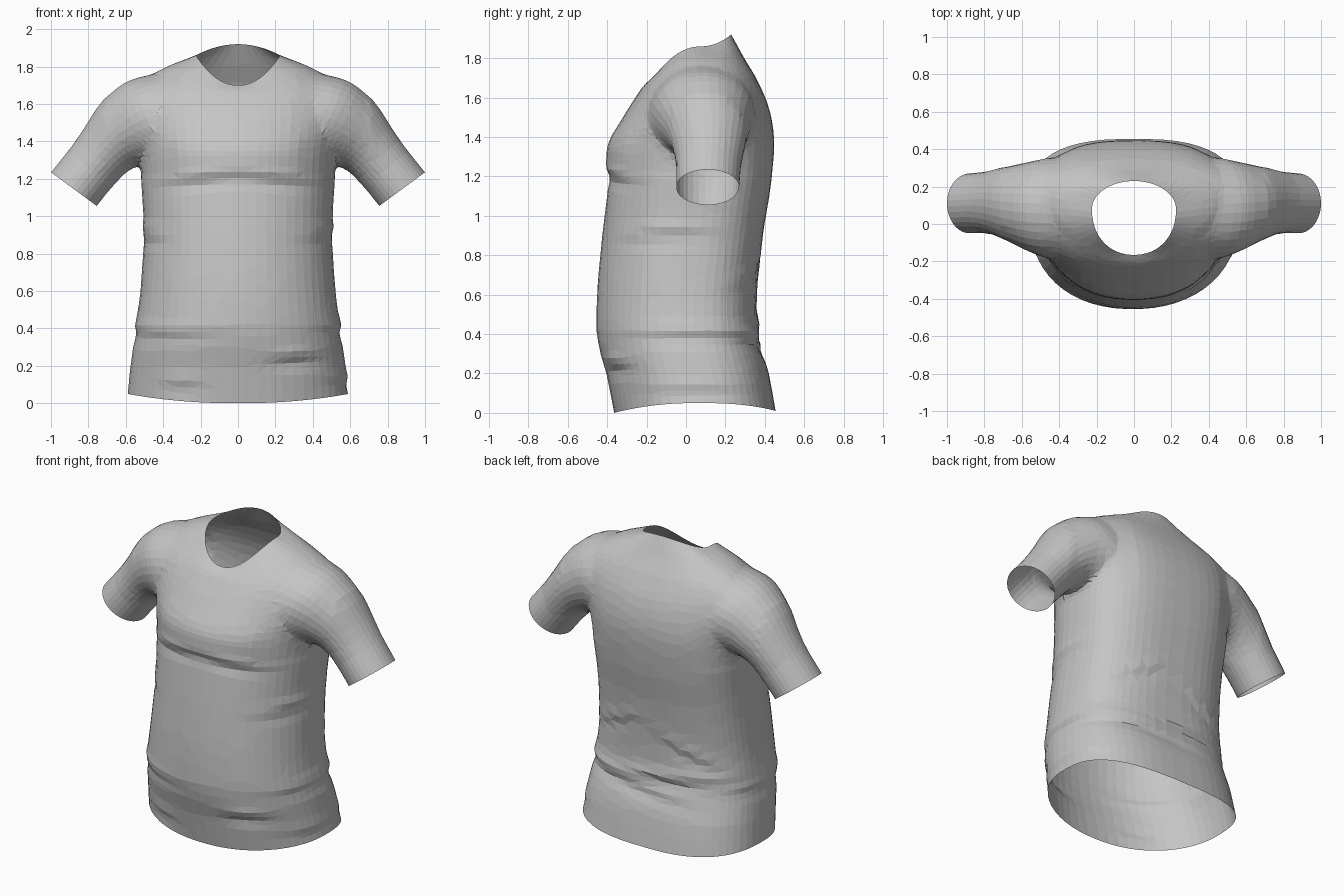
import bpy, bmesh, math
from mathutils import Vector

cube = bpy.data.objects.get("Cube")
if cube:
    bpy.data.objects.remove(cube, do_unlink=True)

cloth = bpy.data.materials.new("grey_cloth")
cloth.use_nodes = True
GREY = (0.56, 0.56, 0.56, 1)
cloth.diffuse_color = GREY
cloth.node_tree.nodes["Principled BSDF"].inputs["Base Color"].default_value = GREY

# Torso stations: front y, z / side x, y, z / back y, z / back squareness
TORSO = [
    (-.365, 0, .59, .05, .05, .455, .01, 2.7),
    (-.40, .18, .575, .03, .2, .42, .2, 2.7),
    (-.45, .38, .55, 0, .38, .37, .38, 2.7),
    (-.45, .62, .52, 0, .62, .36, .6, 2.7),
    (-.425, .9, .505, .03, .9, .39, .9, 2.7),
    (-.395, 1.17, .515, .05, 1.15, .43, 1.15, 2.7),
    (-.4, 1.35, .535, .09, 1.35, .447, 1.38, 2.6),
    (-.32, 1.5, .56, .11, 1.55, .42, 1.55, 2.5),
    (-.25, 1.61, .54, .12, 1.7, .36, 1.69, 2.4),
    (-.21, 1.665, .4, .11, 1.79, .29, 1.81, 2.2),
    (-.165, 1.7, .225, .08, 1.86, .23, 1.92, 2),
]
# Sleeve stations: top x, z / bottom x, z / front y / back y
SLEEVE = [
    (.4, 1.76, .3, 1.3, -.18, .33),
    (.54, 1.75, .36, 1.27, -.19, .36),
    (.65, 1.695, .43, 1.26, -.16, .34),
    (.75, 1.585, .51, 1.265, -.11, .32),
    (.83, 1.46, .58, 1.245, -.07, .3),
    (.9, 1.36, .665, 1.165, -.05, .28),
    (1, 1.235, .755, 1.055, -.05, .27),
]
# Cloth folds: centre x, y, z / length / slope / height
FOLDS = [
    (-.35, -.3, .37, .3, .05, .013),
    (.55, 0, .4, .3, 0, .013),
    (-.55, 0, .4, .3, 0, .013),
    (-.1, .37, .43, .4, -.1, .02),
    (.2, .38, .36, .35, .1, .02),
    (.3, -.35, .24, .13, 0, .02),
    (-.3, -.33, .1, .12, 0, .01),
    (.57, .05, .12, .25, 0, .01),
    (.5, -.1, .91, .22, .2, .014),
    (-.5, -.1, .9, .2, -.2, .012),
    (.25, .36, .72, .2, -.4, .012),
    (-.25, .36, .62, .2, .4, .012),
    (-.2, -.38, 1.2, .2, .1, .018),
    (.2, -.38, 1.2, .2, -.1, .018),
]


def spline(rows, steps):
    """Smoothly fill in stations between the given ones."""
    out = []
    for i in range(len(rows) - 1):
        quad = [rows[max(i - 1, 0)], rows[i], rows[i + 1], rows[min(i + 2, len(rows) - 1)]]
        for k in range(steps):
            t = k / steps
            out.append([b + t / 2 * (c - a + t * (2 * a - 5 * b + 4 * c - d + t * (3 * (b - c) + d - a)))
                        for a, b, c, d in zip(*quad)])
    return out + [list(rows[-1])]


def power(v, n):
    return math.copysign(abs(v) ** (2 / n), v)


def torso_point(row, t):
    fy, fz, sx, sy, sz, by, bz, square = row
    c, s = math.cos(t), math.sin(t)
    n, ey, ez = (square, by, bz) if s > 0 else (2.15, fy, fz)
    p = Vector((sx * power(c, n), sy + (ey - sy) * abs(power(s, n)), sz + (ez - sz) * s * s))
    # Each fold bulges above its line and sinks below it
    push = 0
    for x, y, z, length, slope, height in FOLDS:
        u = (p.z - z - slope * (p.x - x)) / .03
        reach = ((p.x - x) ** 2 + (p.y - y) ** 2) / length ** 2
        push += height * u * math.exp(-u * u / 2 - reach)
    return p + Vector((p.x, p.y - .03, 0)).normalized() * push


def sleeve_point(row, t, side):
    tx, tz, bx, bz, fy, by = row
    c, s = math.cos(t), math.sin(t)
    return Vector((side * ((tx + bx) + (tx - bx) * c) / 2,
                   ((fy + by) + (by - fy) * s) / 2,
                   ((tz + bz) + (tz - bz) * c) / 2))


def loft(name, rows, count, point):
    """Closed tube through the stations; end caps use the second slot."""
    bm = bmesh.new()
    rings = [[bm.verts.new(point(r, math.tau * (k + .5) / count)) for k in range(count)] for r in rows]
    for a, b in zip(rings, rings[1:]):
        for k in range(count):
            j = (k + 1) % count
            bm.faces.new((a[k], a[j], b[j], b[k]))
    for ring in (rings[0], rings[-1]):
        centre = bm.verts.new(sum((v.co for v in ring), Vector()) / count)
        for k in range(count):
            bm.faces.new((ring[k], ring[(k + 1) % count], centre)).material_index = 1
    bmesh.ops.recalc_face_normals(bm, faces=bm.faces)
    mesh = bpy.data.meshes.new(name)
    bm.to_mesh(mesh)
    bm.free()
    mesh.materials.append(cloth)
    mesh.materials.append(cloth)
    obj = bpy.data.objects.new(name, mesh)
    bpy.context.collection.objects.link(obj)
    return obj


def apply(obj, mod):
    bpy.context.view_layer.objects.active = obj
    bpy.ops.object.modifier_apply(modifier=mod.name)


# Torso with both sleeves joined on
shirt = loft("shirt", spline(TORSO, 6), 56, torso_point)
for side in (1, -1):
    sleeve = loft("sleeve", spline(SLEEVE, 3), 32, lambda r, t: sleeve_point(r, t, side))
    union = shirt.modifiers.new("join_sleeve", 'BOOLEAN')
    union.operation = 'UNION'
    union.solver = 'EXACT'
    union.object = sleeve
    apply(shirt, union)
    bpy.data.objects.remove(sleeve, do_unlink=True)

# Open the neck, hem and cuffs, then soften the armhole joins
bm = bmesh.new()
bm.from_mesh(shirt.data)
bmesh.ops.delete(bm, geom=[f for f in bm.faces if f.material_index == 1], context='FACES')
bmesh.ops.remove_doubles(bm, verts=bm.verts, dist=.006)
joins = [v for v in bm.verts if .33 < abs(v.co.x) < .7 and 1.2 < v.co.z < 1.77 and not v.is_boundary]
for _ in range(5):
    bmesh.ops.smooth_vert(bm, verts=joins, factor=.5, use_axis_x=True, use_axis_y=True, use_axis_z=True)
bmesh.ops.triangulate(bm, faces=bm.faces)
bm.to_mesh(shirt.data)
bm.free()
shirt.data.materials.pop(index=1)

# Uneven, faceted cloth surface
decimate = shirt.modifiers.new("facets", 'DECIMATE')
decimate.ratio = .5
apply(shirt, decimate)
for poly in shirt.data.polygons:
    poly.use_smooth = False
